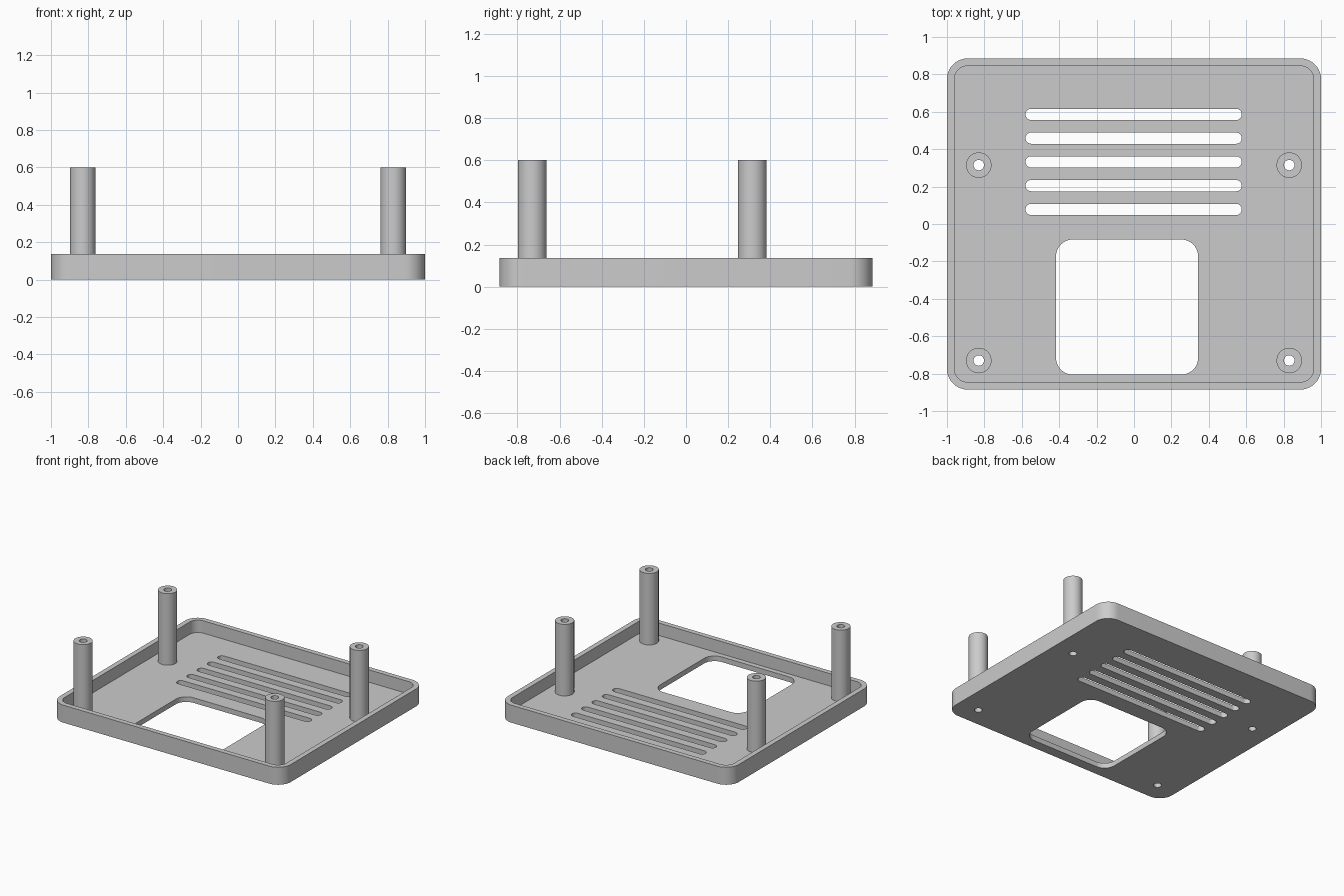
import bpy
import bmesh
from math import cos, sin, pi

cube = bpy.data.objects.get("Cube")
if cube:
    bpy.data.objects.remove(cube, do_unlink=True)

grey = bpy.data.materials.new("plain grey")
grey.use_nodes = True
colour = (0.6, 0.6, 0.6, 1)
grey.diffuse_color = colour
grey.node_tree.nodes["Principled BSDF"].inputs["Base Color"].default_value = colour

HALF_X, HALF_Y, HEIGHT = 1.0, 0.885, 0.137
WALL, FLOOR, POST_TOP = 0.04, 0.04, 0.6
POSTS = {"front": -0.73, "back": 0.315}


def rounded_prism(name, centre, half, radius, z0, z1, steps=10):
    """Upright prism with a rounded rectangle outline."""
    bm = bmesh.new()
    ring = []
    for k, (sx, sy) in enumerate([(1, 1), (-1, 1), (-1, -1), (1, -1)]):
        cx = centre[0] + sx * (half[0] - radius)
        cy = centre[1] + sy * (half[1] - radius)
        for i in range(steps + 1):
            a = (k + i / steps) * pi / 2
            ring.append(bm.verts.new((cx + radius * cos(a), cy + radius * sin(a), z0)))
    bmesh.ops.remove_doubles(bm, verts=ring, dist=1e-5)
    base = bm.faces.new(bm.verts[:])
    top = bmesh.ops.extrude_face_region(bm, geom=[base], use_keep_orig=True)["geom"]
    for v in top:
        if isinstance(v, bmesh.types.BMVert):
            v.co.z = z1
    bmesh.ops.recalc_face_normals(bm, faces=bm.faces[:])
    mesh = bpy.data.meshes.new(name)
    bm.to_mesh(mesh)
    bm.free()
    mesh.materials.append(grey)
    obj = bpy.data.objects.new(name, mesh)
    bpy.context.collection.objects.link(obj)
    return obj


def cylinder(name, centre, radius, z0, z1):
    return rounded_prism(name, centre, (radius, radius), radius, z0, z1)


def select_only(obj):
    bpy.ops.object.select_all(action="DESELECT")
    obj.select_set(True)
    bpy.context.view_layer.objects.active = obj


def cut(obj, cutter):
    """Subtract the cutter from the part, then discard it."""
    cutter.hide_render = True
    mod = obj.modifiers.new("cut", "BOOLEAN")
    mod.operation = "DIFFERENCE"
    mod.solver = "EXACT"
    mod.object = cutter
    select_only(obj)
    bpy.ops.object.modifier_apply(modifier=mod.name)
    bpy.data.objects.remove(cutter, do_unlink=True)


def smooth(obj):
    select_only(obj)
    bpy.ops.object.shade_smooth_by_angle(angle=pi / 6)


# Tray with a raised rim
tray = rounded_prism("tray", (0, 0), (HALF_X, HALF_Y), 0.11, 0, HEIGHT)
cut(tray, rounded_prism("pocket", (0, 0), (HALF_X - WALL, HALF_Y - WALL),
                        0.07, FLOOR, HEIGHT + 0.1))

# Large opening towards the front
cut(tray, rounded_prism("opening", (-0.037, -0.444), (0.38, 0.361), 0.09, -0.1, 0.1))

# Vent slots
for i in range(5):
    cut(tray, rounded_prism("slot", (-0.002, 0.078 + i * 0.127), (0.578, 0.03),
                            0.03, -0.1, 0.1))

# Hollow posts, with the bores running through the floor
for side, x in (("left", 0.83), ("right", -0.83)):
    for end, y in POSTS.items():
        cut(tray, cylinder("floor_bore", (x, y), 0.028, -0.1, 0.1))
        post = cylinder(f"{end}_{side}_post", (x, y), 0.068, FLOOR, POST_TOP)
        cut(post, cylinder("post_bore", (x, y), 0.028, -0.1, POST_TOP + 0.1))
        smooth(post)
smooth(tray)
